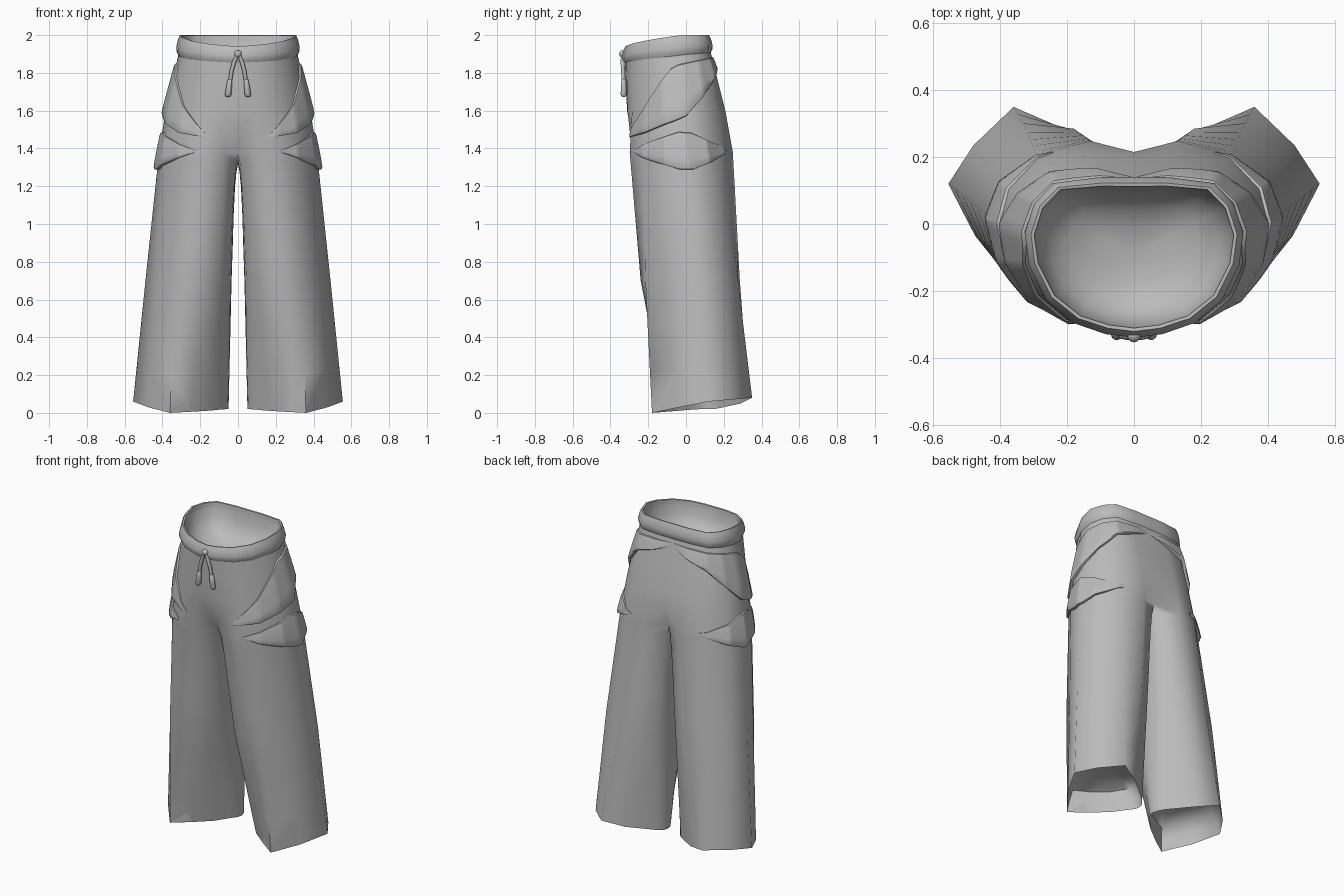
import bpy, bmesh, math
from mathutils import Vector

if "Cube" in bpy.data.objects:
    bpy.data.objects.remove(bpy.data.objects["Cube"])

cloth = bpy.data.materials.new("grey cloth")
cloth.diffuse_color = (0.5, 0.5, 0.5, 1)
cloth.use_nodes = True
cloth.node_tree.nodes["Principled BSDF"].inputs["Base Color"].default_value = cloth.diffuse_color

# Half outlines (x, y) running from centre front, round the side, to centre back
WAIST = [(0, -.325), (.08, -.315), (.17, -.285), (.25, -.22), (.30, -.12),
         (.312, -.03), (.285, .055), (.23, .112), (.10, .126), (0, .126)]
HIP = [(0, -.312), (.10, -.31), (.20, -.285), (.29, -.21), (.36, -.11),
       (.383, 0), (.35, .09), (.26, .175), (.13, .208), (0, .195)]
SEAT = [(0, -.215), (.08, -.285), (.19, -.298), (.31, -.225), (.39, -.11),
        (.418, .01), (.385, .11), (.29, .20), (.13, .248), (0, .18)]
KNEE = [(.045, -.06), (.09, -.165), (.20, -.24), (.335, -.215), (.44, -.06),
        (.49, .07), (.44, .185), (.32, .275), (.18, .285), (.065, .20)]
HEM = [(.09, .04, .018), (.15, -.03, .012), (.25, -.105, .006), (.36, -.18, 0),
       (.475, -.035, .03), (.555, .12, .06), (.48, .235, .07), (.36, .35, .08),
       (.235, .29, .05), (.085, .175, .025)]
# Inner leg points, back to front
CROTCH_IN = [(0, .09, 1.335), (0, -.03, 1.32), (0, -.14, 1.335)]
KNEE_IN = [(.037, .14, .7), (.034, .07, .7), (.036, 0, .7)]
HEM_IN = [(.06, .145, .02), (.05, .115, .02), (.055, .08, .02)]
HIP_Z, SEAT_Z, KNEE_Z = 1.6, 1.38, .7


def band_z(y):
    """Bottom and top height of the waistband at depth y."""
    f = min(1, max(0, (y + .33) / .46))
    return 1.852 + .055 * f ** .7, 1.935 + .065 * min(1, f * 1.5) ** .6


def at(ring, u):
    i = min(int(u), len(ring) - 2)
    return Vector(ring[i]).lerp(Vector(ring[i + 1]), u - i)


def flat(ring, z):
    return [(x, y, z) for x, y in ring]


waist3 = [(x, y, band_z(y)[0] + .02) for x, y in WAIST]
hip3, seat3, knee3 = flat(HIP, HIP_Z), flat(SEAT, SEAT_Z), flat(KNEE, KNEE_Z)


def surf(u, z):
    """Point on the trouser surface at outline position u and height z."""
    if z >= HIP_Z:
        a, b = at(hip3, u), at(waist3, u)
    elif z >= SEAT_Z:
        a, b = at(seat3, u), at(hip3, u)
    else:
        a, b = at(knee3, u), at(seat3, u)
    return a.lerp(b, (z - a.z) / (b.z - a.z))


def blend(r, s, t):
    return [Vector(a).lerp(Vector(b), t) for a, b in zip(r, s)]


def finish(ob, angle):
    ob.data.materials.append(cloth)
    bpy.ops.object.select_all(action='DESELECT')
    ob.select_set(True)
    bpy.context.view_layer.objects.active = ob
    bpy.ops.object.shade_smooth_by_angle(angle=math.radians(angle))


def strip_mesh(name, strips, angle=50, flip=False):
    """Skin lists of equally long rows, then mirror across x."""
    bm = bmesh.new()
    for rows, closed in strips:
        grid = [[bm.verts.new(p) for p in row] for row in rows]
        for r, s in zip(grid, grid[1:]):
            n = len(r)
            for i in range(n if closed else n - 1):
                j = (i + 1) % n
                f = (r[i], s[i], s[j], r[j])
                bm.faces.new(f[::-1] if flip else f)
    bmesh.ops.remove_doubles(bm, verts=bm.verts, dist=.0005)
    me = bpy.data.meshes.new(name)
    bm.to_mesh(me)
    bm.free()
    ob = bpy.data.objects.new(name, me)
    bpy.context.collection.objects.link(ob)
    mod = ob.modifiers.new("mirror", 'MIRROR')
    mod.merge_threshold = .001
    finish(ob, angle)
    return ob


# Trousers: hips, then legs down to the hems
N = len(WAIST)
torso = [waist3] + [[surf(u, z) for u in range(N)] for z in (1.74, HIP_Z, 1.49, SEAT_Z)]
torso[3][0].y, torso[3][-1].y = -.292, .215
top, mid, low = seat3 + CROTCH_IN, knee3 + KNEE_IN, HEM + HEM_IN
legs = [blend(top, mid, t) for t in (0, .08, .2, .45, .7)]
legs += [blend(mid, low, t) for t in (0, .35, .7, 1)]
for row, w in zip(legs, (0, .006, .009, .008, .004, 0, 0, 0, 0)):
    for i in [0, N - 1] + list(range(N, N + 3)):
        row[i].x += w
strip_mesh("trousers", [(torso, False), (legs, True)], 80, True)

# Closed recess inside each hem
lining = []
for scale, t in ((1, 0), (.95, .1), (.87, .2), (.5, .235), (0, .24)):
    row = blend(low, mid, t)
    c = sum(row, Vector()) / len(row)
    lining.append([c.lerp(p, scale) for p in row])
strip_mesh("hem_linings", [(lining, True)], 60, True)

# Waistband: puffed profile swept round the waist (outward offset, height share)
PROFILE = [(-.012, .05), (.004, 0), (.013, .18), (.015, .42), (.007, .75),
           (-.004, 1), (-.014, .98), (-.017, .7)]
rows = []
for off, f in PROFILE:
    row = []
    for x, y in WAIST:
        d = Vector((x, y + .09)).normalized() * off
        lo, hi = band_z(y)
        row.append((0 if x == 0 else x + d.x, y + d.y, lo + (hi - lo) * f))
    rows.append(row)
strip_mesh("waistband", [(rows, False)], 60, True)

# Closed bowl inside the waist
bowl = []
for s, drop in ((1, 0), (.96, .05), (.86, .1), (.68, .14), (.38, .165), (0, .17)):
    bowl.append([(x * s, -.09 + (y + .09) * s, 1.94 + (z - 1.94) * s - drop)
                 for x, y, z in rows[-1]])
strip_mesh("waist_lining", [(bowl, False)], 80, True)


def pocket(name, keys, puff, steps=24):
    """Wedge panel, fullest near its lower edge; keys are (u, lower z, upper z)."""
    shape = [(0, -.006), (.015, .7), (.07, 1), (.3, .9), (.6, .68), (.9, .48), (.98, .36), (1, -.004)]
    u0, u1 = keys[0][0], keys[-1][0]
    us = sorted({u0 + (u1 - u0) * i / steps for i in range(steps + 1)}
                | {float(k) for k in range(N) if u0 < k < u1})
    cols = []
    for u in us:
        k = max(i for i in range(len(keys) - 1) if keys[i][0] <= u + 1e-6)
        e = Vector(keys[k]).lerp(Vector(keys[k + 1]),
                                 (u - keys[k][0]) / (keys[k + 1][0] - keys[k][0]))
        s = min(1, (u - u0) / 1.3, (u1 - u) / 1.3)
        col = []
        for f, h in shape:
            p = surf(u, e.y + (e.z - e.y) * f)
            side = at(SEAT, min(u + .5, N - 1)) - at(SEAT, max(u - .5, 0))
            n = Vector((side.y, -side.x, 0)).normalized()
            col.append(p + n * (h if h < 0 else h * puff * s + .003))
        cols.append(col)
    strip_mesh(name, [(cols, False)], 50, True)


# Slanted hip panels and diamond side pockets
pocket("hip_pockets", [(1.7, 1.455, 1.465), (3, 1.48, 1.63), (4, 1.525, 1.78),
                       (4.5, 1.545, 1.835), (5, 1.57, 1.85), (6, 1.67, 1.867),
                       (7, 1.775, 1.878), (8.9, 1.865, 1.885)], .017)
pocket("side_pockets", [(2.3, 1.38, 1.39), (3.6, 1.325, 1.45), (4.6, 1.287, 1.488),
                        (5.2, 1.287, 1.485), (6.2, 1.33, 1.44), (7.3, 1.385, 1.395)], .017)


def tube(name, points, radii):
    """Round tube along a path with a radius at each point."""
    rows = [[Vector(p) + Vector((r * math.cos(a), r * math.sin(a), 0))
             for a in [math.tau * i / 10 for i in range(10)]]
            for p, r in zip(points, radii)]
    return strip_mesh(name, [(rows, True)], 60, True)


# Drawstring: knot, cords and end caps
bpy.ops.mesh.primitive_uv_sphere_add(segments=12, ring_count=8, radius=.02,
                                     location=(0, -.334, 1.9))
knot = bpy.context.object
knot.name = "drawstring_knot"
finish(knot, 60)
tube("drawstring_cords", [(.006, -.335, 1.895), (.02, -.336, 1.86), (.034, -.333, 1.81),
                          (.042, -.33, 1.755)], [.009, .011, .011, .01])
tube("drawstring_caps", [(.042, -.33, 1.77), (.043, -.33, 1.765), (.047, -.33, 1.73),
                         (.052, -.33, 1.685), (.053, -.33, 1.675), (.053, -.33, 1.672)],
     [.001, .012, .015, .017, .012, .001])
